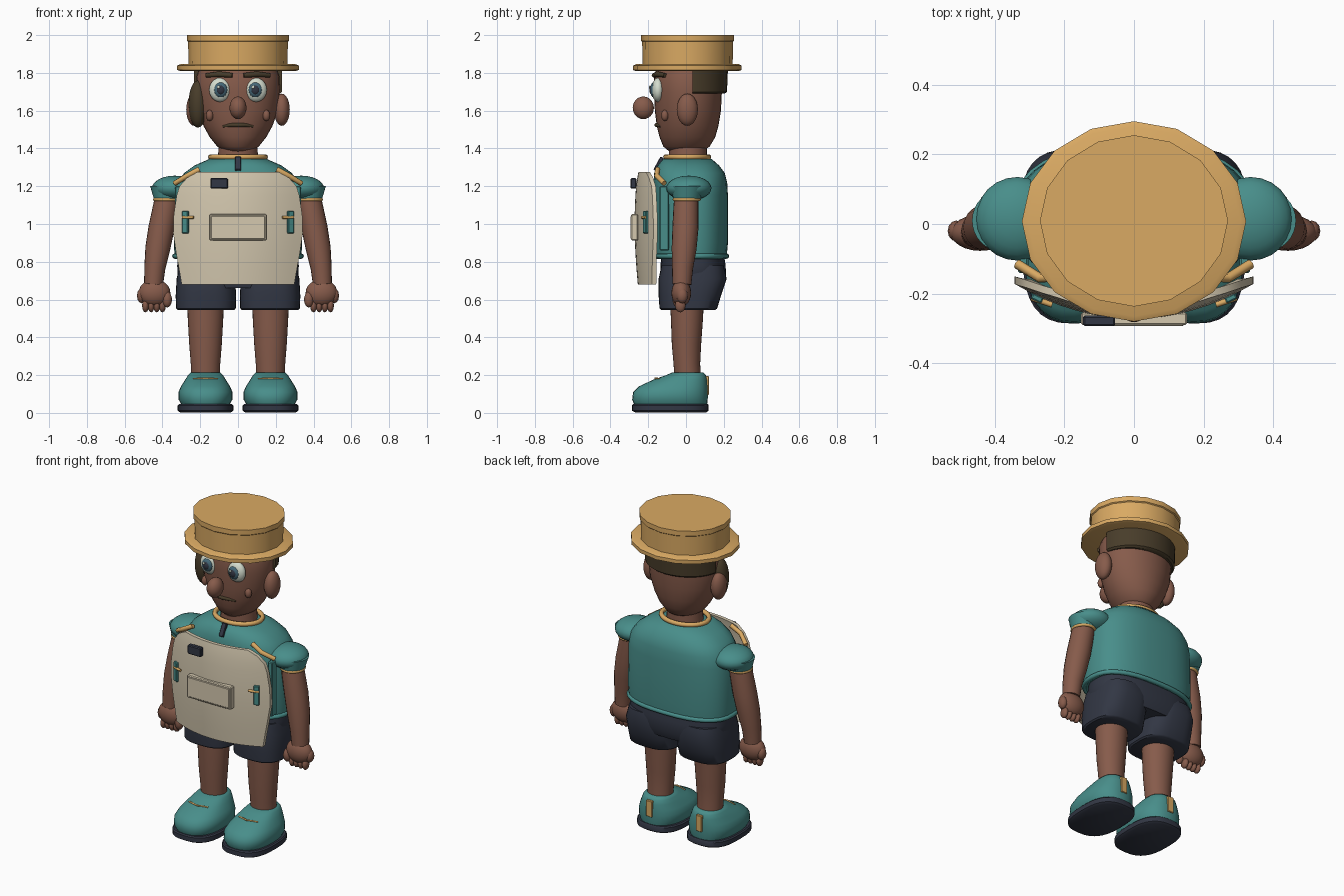
import bpy, bmesh, math
from mathutils import Vector

COLORS = {
    "skin": (0.24, 0.105, 0.070), "teal": (0.065, 0.27, 0.255), "straw": (0.70, 0.40, 0.125),
    "navy": (0.032, 0.038, 0.058), "cream": (0.66, 0.58, 0.43), "hair_brown": (0.065, 0.046, 0.023),
    "eye_white": (0.66, 0.72, 0.62), "iris_blue": (0.06, 0.14, 0.19),
}
MATS = {}
for key, col in COLORS.items():
    MATS[key] = bpy.data.materials.new(key)
    MATS[key].diffuse_color = (*col, 1)


def finish(name, bm, mat, angle=40):
    bmesh.ops.recalc_face_normals(bm, faces=bm.faces)
    me = bpy.data.meshes.new(name)
    bm.to_mesh(me)
    bm.free()
    me.materials.append(MATS[mat])
    me.shade_smooth()
    me.set_sharp_from_angle(angle=math.radians(angle))
    ob = bpy.data.objects.new(name, me)
    bpy.context.collection.objects.link(ob)
    return ob


def skin(rings, closed=False):
    """Bridge a list of equally long point rings, capping the ends."""
    bm = bmesh.new()
    vs = [[bm.verts.new(p) for p in r] for r in rings]
    n = len(vs[0])
    pairs = list(zip(vs, vs[1:])) + ([(vs[-1], vs[0])] if closed else [])
    for a, b in pairs:
        for i in range(n):
            bm.faces.new((a[i], a[(i + 1) % n], b[(i + 1) % n], b[i]))
    if not closed:
        bm.faces.new(vs[0])
        bm.faces.new(vs[-1])
    return bm


def oval(z, cx, rx, y0, y1, e=2.0, n=32):
    """Superellipse ring at height z spanning y0..y1."""
    cy, ry, pts = (y0 + y1) / 2, (y1 - y0) / 2, []
    for i in range(n):
        t = 2 * math.pi * i / n
        s, c = math.sin(t), math.cos(t)
        pts.append((cx + rx * math.copysign(abs(s) ** (2 / e), s),
                    cy + ry * math.copysign(abs(c) ** (2 / e), c), z))
    return pts


def loft(name, rows, mat, cx=0, e=2.0, n=32, angle=40):
    """Rows are (z, half width, y front, y back)."""
    return finish(name, skin([oval(z, cx, rx, a, b, e, n) for z, rx, a, b in rows]), mat, angle)


def tube(name, pts, mat, closed=False, n=12):
    """Sweep a circle along points (x, y, z, radius)."""
    rings, m = [], len(pts)
    for i, p in enumerate(pts):
        nxt = pts[(i + 1) % m] if closed else pts[min(i + 1, m - 1)]
        prv = pts[i - 1] if closed else pts[max(i - 1, 0)]
        d = (Vector(nxt[:3]) - Vector(prv[:3])).normalized()
        u = d.cross(Vector((0, 1, 0) if abs(d.z) > 0.7 else (0, 0, 1))).normalized()
        v = d.cross(u)
        rings.append([Vector(p[:3]) + p[3] * (u * math.cos(2 * math.pi * k / n) + v * math.sin(2 * math.pi * k / n))
                      for k in range(n)])
    return finish(name, skin(rings, closed), mat, 50)


def hoop(name, z, cx, rx, y0, y1, r, mat, e=2.0):
    return tube(name, [(*p, r) for p in oval(z, cx, rx, y0, y1, e)], mat, True, 8)


def ball(name, c, r, mat, seg=24):
    bm = bmesh.new()
    bmesh.ops.create_uvsphere(bm, u_segments=seg, v_segments=seg // 2, radius=1)
    bmesh.ops.scale(bm, vec=r, verts=bm.verts)
    bmesh.ops.translate(bm, vec=c, verts=bm.verts)
    return finish(name, bm, mat, 60)


def box(name, c, size, mat, bevel=0.005, rot=(0, 0, 0)):
    bm = bmesh.new()
    bmesh.ops.create_cube(bm, size=1)
    bmesh.ops.scale(bm, vec=size, verts=bm.verts)
    bmesh.ops.bevel(bm, geom=bm.edges[:], offset=bevel, segments=1, affect='EDGES')
    ob = finish(name, bm, mat, 30)
    ob.location, ob.rotation_euler = c, rot
    return ob


# Hat: 16-sided brim and crown
loft("hat_brim", [(1.81, 0.305, -0.265, 0.28), (1.815, 0.322, -0.28, 0.295),
                  (1.838, 0.322, -0.28, 0.295), (1.846, 0.305, -0.265, 0.28)], "straw", n=16)
loft("hat_crown", [(1.84, 0.262, -0.23, 0.247), (1.965, 0.264, -0.232, 0.249),
                   (1.97, 0.27, -0.237, 0.255), (2.0, 0.27, -0.237, 0.255)], "straw", n=16)

# Head, neck and hair
loft("head", [(1.385, 0.07, -0.09, 0.09), (1.41, 0.11, -0.12, 0.125), (1.46, 0.15, -0.14, 0.155),
              (1.52, 0.183, -0.155, 0.172), (1.6, 0.21, -0.165, 0.185), (1.7, 0.222, -0.17, 0.19),
              (1.78, 0.22, -0.17, 0.19), (1.83, 0.2, -0.155, 0.175)], "skin", angle=60)
loft("neck", [(1.32, 0.11, -0.09, 0.11), (1.43, 0.1, -0.09, 0.11)], "skin")
bm = skin([oval(z, 0, r, -0.2, b) for z, r, b in ((1.69, 0.228, 0.205), (1.7, 0.236, 0.217), (1.82, 0.236, 0.222))])
cut = bmesh.ops.bisect_plane(bm, geom=bm.verts[:] + bm.edges[:] + bm.faces[:], plane_co=(0, 0.035, 0),
                             plane_no=(0, 1, 0), clear_inner=True)
bmesh.ops.holes_fill(bm, edges=[g for g in cut["geom_cut"] if isinstance(g, bmesh.types.BMEdge)])
finish("back_hair", bm, "hair_brown")
ball("hair_tuft", (-0.212, -0.03, 1.635), (0.05, 0.06, 0.125), "hair_brown")
ball("nose", (0, -0.226, 1.615), (0.045, 0.056, 0.06), "skin")
tube("mouth", [(-0.08, -0.134, 1.517, 0.006), (-0.04, -0.15, 1.524, 0.01), (0, -0.156, 1.524, 0.011),
               (0.04, -0.15, 1.524, 0.01), (0.08, -0.134, 1.517, 0.006)], "hair_brown")
for s in (-1, 1):
    ball("ear", (s * 0.232, 0.007, 1.605), (0.042, 0.056, 0.085), "skin")
    ball("cheek", (s * 0.15, -0.112, 1.575), (0.02, 0.02, 0.03), "skin", 12)
    ball("eye", (s * 0.095, -0.148, 1.71), (0.058, 0.034, 0.064), "eye_white")
    ball("iris", (s * 0.092, -0.172, 1.71), (0.036, 0.018, 0.04), "iris_blue", 16)
    ball("pupil", (s * 0.092, -0.182, 1.71), (0.022, 0.012, 0.025), "navy", 16)
    ball("eye_glint", (s * 0.092 - 0.012, -0.192, 1.725), (0.009, 0.004, 0.009), "eye_white", 10)
    tube("eyebrow", [(s * 0.03, -0.17, 1.787, 0.012), (s * 0.1, -0.152, 1.793, 0.015),
                     (s * 0.167, -0.11, 1.787, 0.011)], "hair_brown")

# Shirt
loft("shirt", [(0.82, 0.335, -0.165, 0.215), (0.9, 0.34, -0.17, 0.222), (1.15, 0.335, -0.172, 0.222),
               (1.22, 0.32, -0.172, 0.218), (1.27, 0.285, -0.168, 0.205), (1.31, 0.23, -0.15, 0.175),
               (1.345, 0.15, -0.12, 0.135)], "teal", e=2.5, n=40, angle=60)
hoop("shirt_hem", 0.83, 0, 0.335, -0.165, 0.215, 0.014, "teal", 2.5)
hoop("collar", 1.355, 0, 0.145, -0.107, 0.12, 0.014, "straw")
box("zipper", (0, -0.145, 1.318), (0.03, 0.02, 0.08), "navy", 0.003, (-0.5, 0, 0))

# Curved front panel
def panel_ring(z, w, y):
    us = [i / 8 - 1 for i in range(17)]
    front = [(w * u, y + 0.85 * (w * u) ** 2, z) for u in us]
    return front + [(px, py + 0.022, pz) for px, py, pz in reversed(front)]

finish("front_panel", skin([panel_ring(*r) for r in (
    (0.68, 0.298, -0.255), (0.76, 0.312, -0.262), (0.85, 0.328, -0.268), (0.95, 0.343, -0.272), (1.05, 0.34, -0.272),
    (1.15, 0.325, -0.268), (1.2, 0.31, -0.264), (1.245, 0.27, -0.258), (1.275, 0.215, -0.252))]), "cream")
box("pocket", (0, -0.272, 0.982), (0.305, 0.036, 0.14), "cream")
box("pocket_flap", (0, -0.288, 0.982), (0.285, 0.01, 0.122), "cream", 0.003)
box("badge", (-0.1, -0.278, 1.215), (0.092, 0.03, 0.056), "navy")

for s in (-1, 1):
    # Panel tabs and shoulder straps
    box("tab", (s * 0.278, -0.213, 1.01), (0.034, 0.018, 0.12), "teal", 0.004, (0, 0, s * 0.44))
    tube("tab_cord", [(s * 0.235, -0.232, 1.035, 0.008), (s * 0.295, -0.212, 1.035, 0.008)], "straw", n=8)
    box("side_strip", (s * 0.318, -0.115, 1.03), (0.03, 0.05, 0.34), "teal")
    tube("shoulder_strap", [(s * 0.205, -0.15, 1.29, 0.014), (s * 0.27, -0.155, 1.255, 0.014),
                            (s * 0.335, -0.115, 1.215, 0.014)], "straw", n=8)

    # Sleeve and arm
    ball("sleeve", (s * 0.335, 0.015, 1.19), (0.12, 0.12, 0.066), "teal")
    loft("sleeve_cuff_body", [(1.125, 0.068, -0.066, 0.075), (1.2, 0.09, -0.08, 0.1)], "teal", s * 0.375)
    hoop("cuff", 1.13, s * 0.377, 0.064, -0.062, 0.07, 0.009, "straw")
    tube("arm", [(s * 0.365, 0.005, 1.2, 0.06), (s * 0.382, 0, 1.1, 0.066), (s * 0.405, -0.003, 0.98, 0.069),
                 (s * 0.425, -0.01, 0.87, 0.066), (s * 0.44, -0.018, 0.77, 0.056), (s * 0.447, -0.022, 0.68, 0.05)],
         "skin", n=20)
    ball("palm", (s * 0.442, -0.025, 0.635), (0.084, 0.052, 0.072), "skin")
    ball("thumb", (s * 0.375, -0.045, 0.6), (0.026, 0.026, 0.042), "skin", 14)
    for k in range(4):
        ball("finger", (s * (0.4 + 0.03 * k), -0.03, 0.568), (0.018, 0.028, 0.036), "skin", 12)
    ball("outer_knuckle", (s * 0.51, -0.02, 0.62), (0.025, 0.03, 0.04), "skin", 12)

    # Shorts leg and bare leg
    loft("shorts_leg", [(0.545, 0.15, -0.13, 0.155), (0.553, 0.158, -0.14, 0.165), (0.62, 0.16, -0.145, 0.185),
                        (0.71, 0.155, -0.145, 0.215), (0.78, 0.14, -0.13, 0.2)], "navy", s * 0.17, 2.8)
    loft("leg", [(0.17, 0.075, -0.06, 0.08), (0.26, 0.078, -0.066, 0.075), (0.36, 0.086, -0.075, 0.08),
                 (0.5, 0.094, -0.08, 0.09), (0.6, 0.096, -0.085, 0.095)], "skin", s * 0.172, angle=60)

    # Shoe
    loft("sole", [(0.003, 0.135, -0.27, 0.108), (0.012, 0.147, -0.286, 0.12), (0.04, 0.147, -0.286, 0.12),
                  (0.047, 0.14, -0.28, 0.115)], "navy", s * 0.172, 2.7)
    loft("shoe", [(0.045, 0.128, -0.275, 0.112), (0.07, 0.142, -0.285, 0.115), (0.11, 0.143, -0.28, 0.116),
                  (0.14, 0.13, -0.25, 0.115), (0.175, 0.108, -0.175, 0.112), (0.2, 0.092, -0.105, 0.105),
                  (0.214, 0.078, -0.072, 0.092)], "teal", s * 0.172, 2.4, angle=60)
    tube("shoe_lace", [(s * 0.172 - 0.065, -0.142, 0.18, 0.005), (s * 0.172, -0.162, 0.183, 0.005),
                       (s * 0.172 + 0.065, -0.142, 0.18, 0.005)], "straw", n=8)
    box("heel_tab", (s * 0.172, 0.112, 0.145), (0.042, 0.018, 0.1), "straw", 0.003)

# Shorts waist
loft("shorts_waist", [(0.66, 0.28, -0.125, 0.19), (0.71, 0.318, -0.135, 0.212), (0.78, 0.322, -0.135, 0.21),
                      (0.84, 0.315, -0.13, 0.2)], "navy", e=2.6)
